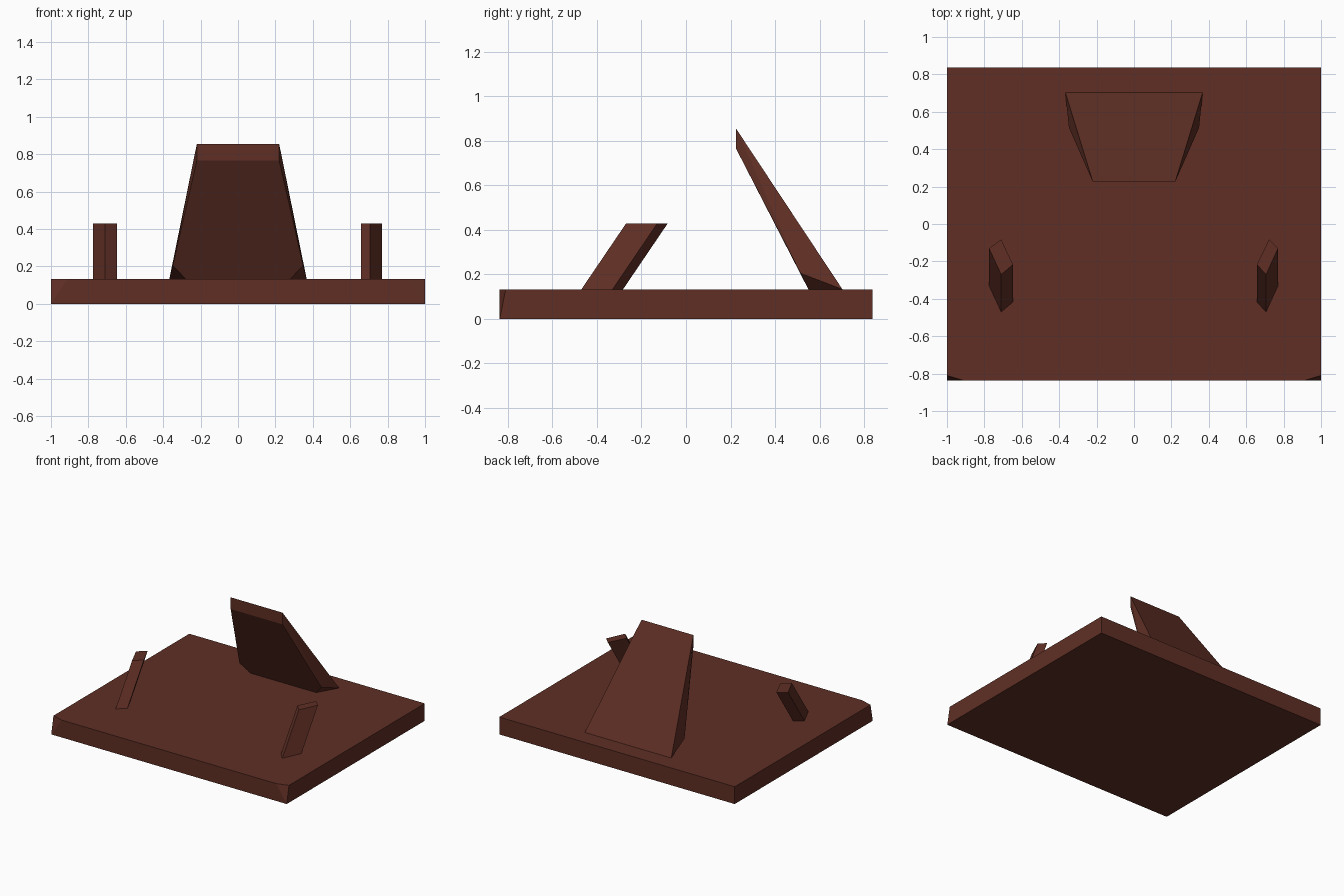
import bpy, bmesh

if "Cube" in bpy.data.objects:
    bpy.data.objects.remove(bpy.data.objects["Cube"])

brown = bpy.data.materials.new("dark reddish brown")
brown.diffuse_color = (0.115, 0.028, 0.018, 1)
brown.use_nodes = True
brown.node_tree.nodes["Principled BSDF"].inputs["Base Color"].default_value = brown.diffuse_color


def hull_part(name, points):
    """Flat-faced convex part spanned by its corner points."""
    bm = bmesh.new()
    for p in points:
        bm.verts.new(p)
    bmesh.ops.convex_hull(bm, input=bm.verts[:])
    bmesh.ops.dissolve_limit(bm, angle_limit=0.02, verts=bm.verts[:], edges=bm.edges[:])
    bmesh.ops.recalc_face_normals(bm, faces=bm.faces[:])
    mesh = bpy.data.meshes.new(name)
    bm.to_mesh(mesh)
    bm.free()
    mesh.materials.append(brown)
    obj = bpy.data.objects.new(name, mesh)
    bpy.context.collection.objects.link(obj)
    return obj


def both_sides(points):
    return [(s * x, y, z) for s in (-1, 1) for x, y, z in points]


TOP = 0.133  # upper surface of the base

# Base plate with its front upper corners clipped
hull_part("base_plate", both_sides([
    (1, 0.837, 0), (1, 0.837, TOP), (1, -0.837, 0),
    (1, -0.81, TOP), (0.91, -0.837, TOP)]))

# Leaning, tapered back support with a chamfered foot
hull_part("back_support", both_sides([
    (0.22, 0.225, 0.855), (0.22, 0.225, 0.765),
    (0.367, 0.703, TOP), (0.348, 0.515, 0.205), (0.28, 0.55, TOP)]))

# Slanted front pegs: a skewed four-sided section swept up and back
for name, side, xs in (("left_peg", -1, (0.775, 0.71, 0.647, 0.71)),
                       ("right_peg", 1, (0.77, 0.722, 0.657, 0.706))):
    section = list(zip(xs, (-0.13, -0.083, -0.217, -0.27)))
    hull_part(name, [(side * x, y + dy, z) for x, y in section
                     for dy, z in ((0, 0.428), (-0.2, TOP))])
